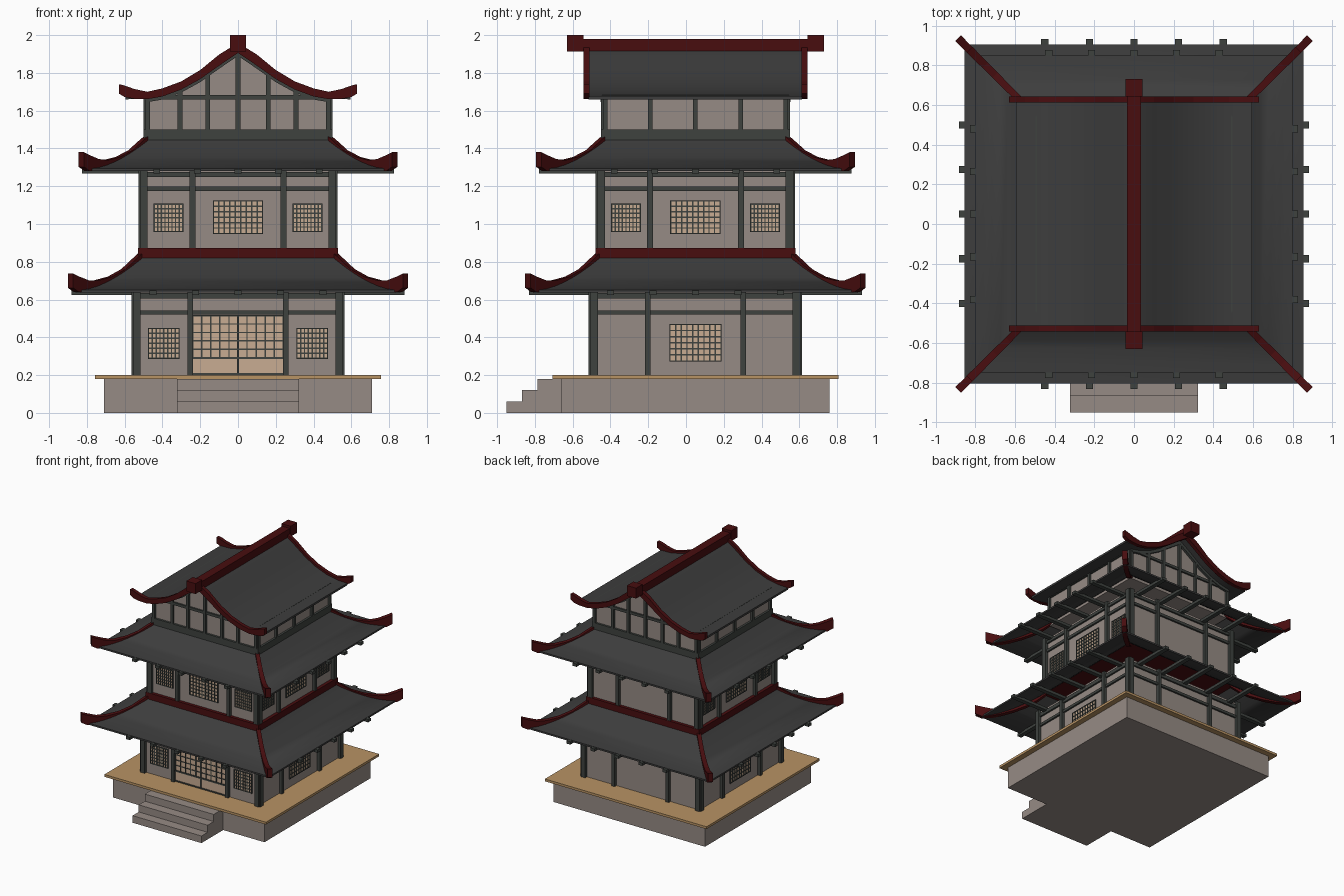
import bpy, bmesh, math
from mathutils import Matrix, Vector

if "Cube" in bpy.data.objects:
    bpy.data.objects.remove(bpy.data.objects["Cube"])

CY = 0.05  # building axis in y (steps stick out at the front)


def mat(name, rgb):
    m = bpy.data.materials.new(name)
    lin = [((c / 255 + 0.055) / 1.055) ** 2.4 for c in rgb]
    m.diffuse_color = (*lin, 1)
    m.use_nodes = True
    m.node_tree.nodes["Principled BSDF"].inputs["Base Color"].default_value = m.diffuse_color
    return m


WALL = mat("plaster_stone", (150, 139, 133))
DECK = mat("deck_wood", (184, 147, 100))
TIMBER = mat("dark_timber", (62, 66, 63))
TILE = mat("roof_tile", (61, 61, 61))
RED = mat("red_trim", (72, 13, 15))
PAPER = mat("window_paper", (200, 172, 146))


def finish(bm, name, m, smooth=False):
    bmesh.ops.recalc_face_normals(bm, faces=bm.faces)
    me = bpy.data.meshes.new(name)
    bm.to_mesh(me)
    bm.free()
    me.materials.append(m)
    ob = bpy.data.objects.new(name, me)
    bpy.context.collection.objects.link(ob)
    if smooth:
        bpy.ops.object.select_all(action='DESELECT')
        ob.select_set(True)
        bpy.context.view_layer.objects.active = ob
        bpy.ops.object.shade_smooth_by_angle(angle=math.radians(35))
    return ob


def boxes(name, m, items):
    """Each item: (side, u0, u1, d0, d1, z0, z1); u along the side, d outwards.
    Side 0 front, 1 right, 2 back, 3 left."""
    bm = bmesh.new()
    for k, u0, u1, d0, d1, z0, z1 in items:
        M = (Matrix.Translation((0, CY, 0)) @ Matrix.Rotation(k * math.pi / 2, 4, 'Z')
             @ Matrix.Translation(((u0 + u1) / 2, -(d0 + d1) / 2, (z0 + z1) / 2))
             @ Matrix.Diagonal((u1 - u0, d1 - d0, z1 - z0, 1)))
        bmesh.ops.create_cube(bm, size=1, matrix=M)
    return finish(bm, name, m)


def loft(bm, rings, closed=False, caps=True):
    vs = [[bm.verts.new(p) for p in r] for r in rings]
    n = len(vs[0])
    for i in range(len(vs) if closed else len(vs) - 1):
        a, b = vs[i], vs[(i + 1) % len(vs)]
        for j in range(n):
            bm.faces.new((a[j], a[(j + 1) % n], b[(j + 1) % n], b[j]))
    if caps and not closed:
        bm.faces.new(vs[0])
        bm.faces.new(vs[-1])


def strip(name, m, half, spans, smooth=False):
    """Mirrored (x, z_bottom, z_top) profile, extruded along each y span."""
    prof = [(-x, a, b) for x, a, b in reversed(half[1:])] + half
    bm = bmesh.new()
    for y0, y1 in spans:
        y0, y1 = y0 + CY, y1 + CY
        loft(bm, [[(x, y0, a), (x, y1, a), (x, y1, b), (x, y0, b)] for x, a, b in prof])
    return finish(bm, name, m, smooth)


# base, deck, steps
H = 0.71
boxes("stone_base", WALL, [(0, -H, H, -H, H, 0, 0.18)])
boxes("deck", DECK, [(0, -0.757, 0.757, -0.757, 0.757, 0.18, 0.2)])
boxes("front_steps", WALL, [(0, -0.323, 0.323, 0.7, 1.0 - 0.082 * i, 0.06 * i, 0.06 * (i + 1))
                            for i in range(3)])


def lattice(k, u0, u1, z0, z1, d, cols, rows, t=0.007):
    """Bars of a window grid with a frame."""
    out = []
    for i in range(cols + 1):
        u = u0 + (u1 - u0) * i / cols
        out.append((k, u - t / 2, u + t / 2, d, d + 0.009, z0, z1))
    for i in range(rows + 1):
        z = z0 + (z1 - z0) * i / rows
        out.append((k, u0 - t / 2, u1 + t / 2, d, d + 0.008, z - t / 2, z + t / 2))
    return out


def storey(label, w, z0, z1, mid, beams, windows):
    boxes(label + "_walls", WALL, [(0, -w, w, -w, w, z0, z1)])
    frame, paper, bars = [], [], []
    for k in range(4):
        for u, hw in ((-w + 0.005, 0.02), (w - 0.005, 0.02), (-mid, 0.015), (mid, 0.015)):
            frame.append((k, u - hw, u + hw, w - 0.02, w + 0.025, z0, z1))
        for a, b in beams:
            frame.append((k, -w, w, w - 0.01, w + 0.014, a, b))
        for u0, u1, a, b, cols, rows in windows[k]:
            paper.append((k, u0, u1, w - 0.002, w + 0.004, a, b))
            bars += lattice(k, u0, u1, a, b, w, cols, rows)
    boxes(label + "_frame", TIMBER, frame)
    boxes(label + "_window_paper", PAPER, paper)
    boxes(label + "_window_lattice", TIMBER, bars)


# ground storey
c1 = (-0.135, 0.135, 0.275, 0.468, 9, 6)
f1 = [(s - 0.081, s + 0.081, 0.29, 0.447, 8, 6) for s in (-0.393, 0.393)]
storey("ground_floor", 0.54, 0.2, 0.66, 0.253, [(0.52, 0.542), (0.605, 0.635)],
       [f1 + [(-0.24, 0.24, 0.292, 0.515, 10, 5)], [c1], [], [c1]])
boxes("door_panels", PAPER, [(0, -0.24, 0.24, 0.538, 0.544, 0.2, 0.292)])
boxes("door_frame", TIMBER, [(0, -0.24, 0.24, 0.54, 0.549, 0.2, 0.21),
                             (0, -0.005, 0.005, 0.54, 0.552, 0.2, 0.515),
                             (0, -0.245, 0.245, 0.54, 0.55, 0.284, 0.296)])
# middle storey
f2 = [(s - 0.075, s + 0.075, 0.96, 1.105, 8, 6) for s in (-0.368, 0.368)]
f2.append((-0.13, 0.13, 0.95, 1.122, 9, 6))
storey("middle_floor", 0.503, 0.84, 1.3, 0.241, [(1.175, 1.198), (1.25, 1.275)],
       [f2, f2, [], f2])


# skirt roofs: concave shell, hip ridges, rafters
def skirt(label, r0, r1, z0, z1, wall, rafter_step):
    n, t = 8, 0.014
    curve = [(r0 + (r1 - r0) * i / n, z0 + (z1 - z0) * (1 - i / n) ** 1.6) for i in range(n + 1)]
    path = [(r, z + t) for r, z in curve] + [(r, z) for r, z in reversed(curve)]
    bm = bmesh.new()
    loft(bm, [[(r * a, r * b + CY, z) for a, b in ((-1, -1), (1, -1), (1, 1), (-1, 1))]
              for r, z in path], closed=True)
    finish(bm, label + "_tiles", TILE, True)
    # hip profile: fraction along slope, bottom and top above the eave
    hip = [(0, 0.17, 0.22), (0.15, 0.115, 0.172), (0.3, 0.075, 0.122), (0.5, 0.038, 0.083),
           (0.7, 0.012, 0.064), (0.85, 0, 0.064), (1, 0.002, 0.085), (1.09, 0.025, 0.1)]
    s = (z1 - z0) / 0.19
    bm = bmesh.new()
    for a in (-1, 1):
        for b in (-1, 1):
            rings = []
            for f, lo, hi in hip:
                r = r0 + (r1 - r0) * f
                w = 0.011 + 0.003 * f
                p, q = Vector((r * a, r * b + CY, 0)), Vector((-b * w, a * w, 0))
                lo, hi = z0 + lo * s, z0 + hi * (s if f < 0.8 else 1)
                rings.append([p - q + Vector((0, 0, lo)), p + q + Vector((0, 0, lo)),
                              p + q + Vector((0, 0, hi)), p - q + Vector((0, 0, hi))])
            loft(bm, rings)
    finish(bm, label + "_hip_ridges", RED)
    boxes(label + "_rafters", TIMBER,
          [(k, i * rafter_step - 0.018, i * rafter_step + 0.018, wall, r1 + 0.027,
            z0 - 0.012, z0 + 0.012) for k in range(4) for i in range(-2, 3)])


skirt("lower_roof", 0.5, 0.855, 0.637, 0.83, 0.53, 0.225)
boxes("lower_roof_red_band", RED, [(0, -0.53, 0.53, -0.53, 0.53, 0.815, 0.873)])
skirt("upper_skirt", 0.47, 0.8, 1.28, 1.452, 0.49, 0.215)

# top storey with gable ends
W = 0.482
gable = [(0, 1.92), (0.1, 1.855), (0.2, 1.783), (0.3, 1.727), (0.4, 1.69), (W, 1.675)]
strip("top_floor_walls", WALL, [(x, 1.42, z) for x, z in gable], [(-W, W)])
top = []
for k in range(4):
    top.append((k, -W - 0.015, W + 0.015, W - 0.01, W + 0.018, 1.445, 1.5))
    top.append((k, -W - 0.01, W + 0.01, W - 0.01, W + 0.014, 1.66, 1.682))
    sides = k % 2
    posts = ([(0, 1.67), (0.24, 1.67), (W - 0.004, 1.67)] if sides else
             [(0, 1.9), (0.16, 1.79), (0.307, 1.71), (W - 0.004, 1.67)])
    for u, zt in posts:
        for s in ((-1, 1) if u else (1,)):
            top.append((k, s * u - 0.012, s * u + 0.012, W - 0.015, W + 0.018, 1.45, zt))
boxes("top_floor_frame", TIMBER, top)

# gable roof, verge trim, ridge
roof = [(0, 1.935), (0.05, 1.905), (0.1, 1.87), (0.2, 1.795), (0.3, 1.738), (0.4, 1.70),
        (0.5, 1.68), (0.595, 1.677)]
strip("gable_roof_tiles", TILE, [(x, z - 0.017, z) for x, z in roof], [(-0.565, 0.565)], True)
verge = [(0, 1.905, 1.955), (0.05, 1.872, 1.928), (0.1, 1.838, 1.897), (0.2, 1.767, 1.815),
         (0.3, 1.712, 1.755), (0.4, 1.675, 1.718), (0.48, 1.661, 1.7), (0.55, 1.663, 1.715),
         (0.6, 1.672, 1.733), (0.63, 1.69, 1.74)]
strip("gable_red_verges", RED, verge, [(-0.593, -0.562), (0.562, 0.593)])
strip("gable_timber_edges", TIMBER, [(x, a - 0.016, a + 0.015) for x, a, b in verge[:7]],
      [(-W - 0.02, -W + 0.01), (W - 0.01, W + 0.02)])
boxes("main_ridge", RED, [(0, -0.036, 0.036, -0.6, 0.6, 1.915, 1.98)])
boxes("ridge_end_blocks", RED, [(k, -0.043, 0.043, 0.593, 0.68, 1.912, 2.0) for k in (0, 2)])
